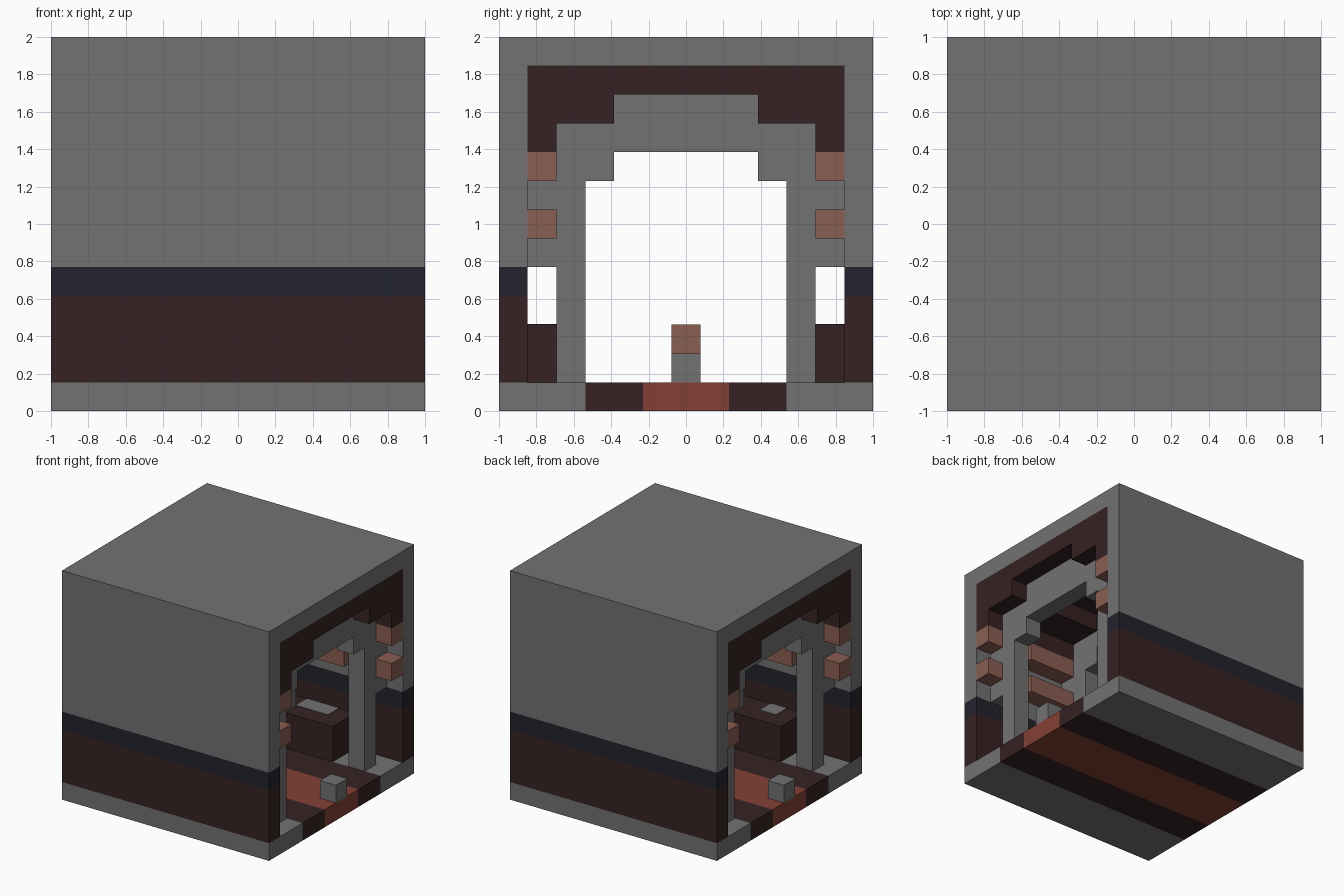
import bpy, bmesh

U = 2 / 13  # one block

if "Cube" in bpy.data.objects:
    bpy.data.objects.remove(bpy.data.objects["Cube"], do_unlink=True)


def material(name, r, g, b):
    m = bpy.data.materials.new(name)
    m.use_nodes = True
    m.diffuse_color = (r, g, b, 1)
    m.node_tree.nodes["Principled BSDF"].inputs["Base Color"].default_value = (r, g, b, 1)
    return m


GREY = material("stone grey", 0.168, 0.168, 0.168)
BROWN = material("dark brown", 0.037, 0.016, 0.017)
NAVY = material("dark navy", 0.016, 0.017, 0.026)
PINK = material("clay pink", 0.255, 0.112, 0.084)
RED = material("brick red", 0.228, 0.051, 0.034)


def extrude(name, outline, x0, x1, mat):
    """Extrude a (y, z) outline, measured in blocks, along x."""
    bm = bmesh.new()
    face = bm.faces.new([bm.verts.new((x0 * U, y * U, z * U)) for y, z in outline])
    out = bmesh.ops.extrude_face_region(bm, geom=[face])
    verts = [g for g in out["geom"] if isinstance(g, bmesh.types.BMVert)]
    bmesh.ops.translate(bm, verts=verts, vec=((x1 - x0) * U, 0, 0))
    bmesh.ops.recalc_face_normals(bm, faces=bm.faces)
    mesh = bpy.data.meshes.new(name)
    bm.to_mesh(mesh)
    bm.free()
    mesh.materials.append(mat)
    ob = bpy.data.objects.new(name, mesh)
    bpy.context.collection.objects.link(ob)
    return ob


def box(name, x, y, z, mat):
    outline = [(y[0], z[0]), (y[1], z[0]), (y[1], z[1]), (y[0], z[1])]
    return extrude(name, outline, x[0], x[1], mat)


def side(span, s):
    return tuple(sorted(s * v for v in span))


def mirrored(half):
    return half + [(-y, z) for y, z in reversed(half)]


FULL = (-6.5, 6.5)
SIDES = ((1, "back"), (-1, "front"))

# Floor strips and roof
box("floor_carpet", FULL, (-1.5, 1.5), (0, 1), RED)
box("roof", FULL, FULL, (12, 13), GREY)
for s, label in SIDES:
    box(f"{label}_floor_border", FULL, side((1.5, 3.5), s), (0, 1), BROWN)
    box(f"{label}_floor_edge", FULL, side((3.5, 6.5), s), (0, 1), GREY)
    # Banded side walls
    wall = side((5.5, 6.5), s)
    box(f"{label}_wall_base", FULL, wall, (1, 4), BROWN)
    box(f"{label}_wall_stripe", FULL, wall, (4, 5), NAVY)
    box(f"{label}_wall_top", FULL, wall, (5, 12), GREY)

# Stepped ceiling lining
lining = mirrored([(2.5, 11), (2.5, 10), (4.5, 10), (4.5, 9), (5.5, 9), (5.5, 12)])
extrude("ceiling_lining", lining, *FULL, BROWN)

# Stepped arches with shoulders tied to the walls
arch = mirrored([(2.5, 9), (2.5, 8), (3.5, 8), (3.5, 1), (4.5, 1), (4.5, 5), (5.5, 5),
                 (5.5, 9), (4.5, 9), (4.5, 10), (2.5, 10), (2.5, 11)])
for x, label in ((-5, "left_end"), (0, "middle"), (5, "right_end")):
    extrude(f"{label}_arch", arch, x - 0.5, x + 0.5, GREY)

# Benches and wall shelves
for s, label in SIDES:
    shelf = side((4.5, 5.5), s)
    box(f"{label}_bench_middle", (-0.5, 0.5), shelf, (1, 3), BROWN)
    for t in (1, -1):
        box(f"{label}_bench", side((0.5, 3.5), t), side((3.5, 5.5), s), (1, 3), BROWN)
        for z in (6, 8):
            box(f"{label}_shelf", side((0.5, 3.5), t), shelf, (z, z + 1), PINK)
            box(f"{label}_end_shelf", side((5.5, 6.5), t), shelf, (z, z + 1), PINK)

# Grey plates on the bench tops
box("back_bench_plate", (0.5, 2.5), (4.5, 5.5), (3, 3.03), GREY)
box("front_bench_plate", (-2.5, -1.5), (-5.5, -4.5), (3, 3.03), GREY)

# Floor posts, the middle one capped
for x in (-6, 0, 6):
    box("floor_post", (x - 0.5, x + 0.5), (-0.5, 0.5), (1, 2), GREY)
box("middle_post_cap", (-0.5, 0.5), (-0.5, 0.5), (2, 3), PINK)
